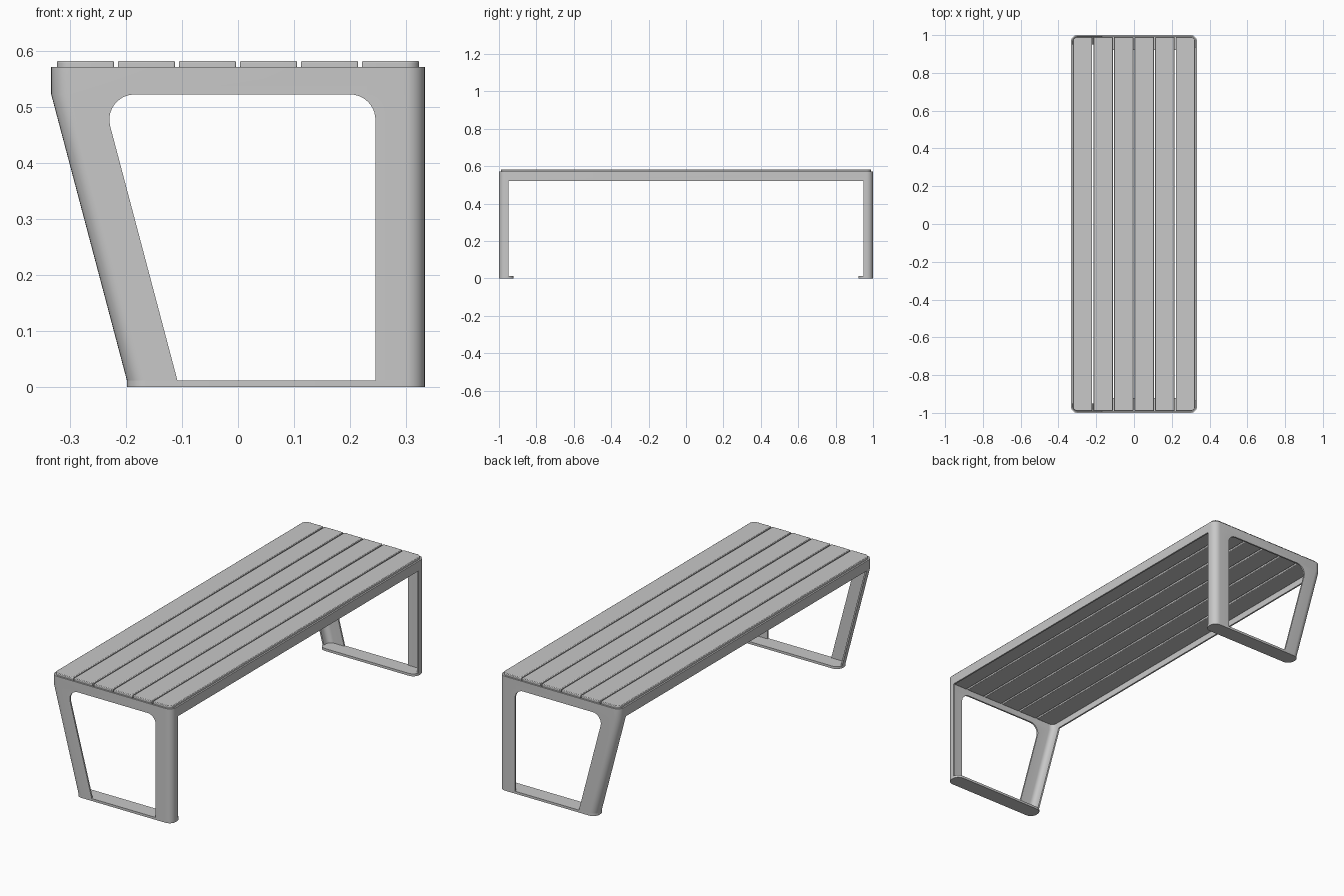
import bpy, bmesh, math
from mathutils import Vector

if "Cube" in bpy.data.objects:
    bpy.data.objects.remove(bpy.data.objects["Cube"], do_unlink=True)

grey = bpy.data.materials.new("light grey")
grey.use_nodes = True
grey.diffuse_color = (0.58, 0.58, 0.58, 1)
grey.node_tree.nodes["Principled BSDF"].inputs["Base Color"].default_value = grey.diffuse_color

SLOPE = 0.2645        # lean of the slanted leg
HALF_W = 0.333        # half width of the seat frame
SHEET = 0.008         # metal thickness
RAIL_Z, TOP_Z, FOOT_Z = 0.522, 0.571, 0.012


def rounded(corners, radii, steps=7):
    """Outline of a convex polygon with each corner filleted."""
    out = []
    for i, c in enumerate(corners):
        p = Vector(c)
        if radii[i] == 0:
            out.append(p)
            continue
        a = (Vector(corners[i - 1]) - p).normalized()
        b = (Vector(corners[(i + 1) % len(corners)]) - p).normalized()
        half = a.angle(b) / 2
        centre = p + (a + b).normalized() * radii[i] / math.sin(half)
        start = p + a * radii[i] / math.tan(half) - centre
        end = p + b * radii[i] / math.tan(half) - centre
        for k in range(steps + 1):
            t = k / steps
            ang = math.pi - 2 * half
            v = (start * math.sin((1 - t) * ang) + end * math.sin(t * ang)) / math.sin(ang) \
                if abs(math.sin(ang)) > 1e-6 else start.lerp(end, t)
            out.append(centre + v)
    return out


def rectangle(x0, x1, y0, y1, radii):
    return rounded([(x0, y0), (x1, y0), (x1, y1), (x0, y1)], radii)


def loft(name, loops):
    """Closed solid through a stack of matching 3D loops."""
    bm = bmesh.new()
    rings = [[bm.verts.new(p) for p in loop] for loop in loops]
    n = len(rings[0])
    for lo, hi in zip(rings, rings[1:]):
        for i in range(n):
            j = (i + 1) % n
            bm.faces.new((lo[i], lo[j], hi[j], hi[i]))
    bm.faces.new(rings[0])
    bm.faces.new(rings[-1])
    bmesh.ops.recalc_face_normals(bm, faces=bm.faces)
    mesh = bpy.data.meshes.new(name)
    bm.to_mesh(mesh)
    bm.free()
    mesh.materials.append(grey)
    obj = bpy.data.objects.new(name, mesh)
    bpy.context.collection.objects.link(obj)
    return obj


def slab(name, outline, z0, z1):
    return loft(name, [[(p.x, p.y, z) for p in outline] for z in (z0, z1)])


def select(obj):
    bpy.ops.object.select_all(action='DESELECT')
    obj.select_set(True)
    bpy.context.view_layer.objects.active = obj


def smooth(obj):
    select(obj)
    bpy.ops.object.shade_smooth_by_angle(angle=math.radians(35))


def cut(obj, cutter):
    mod = obj.modifiers.new("cut", 'BOOLEAN')
    mod.operation, mod.solver, mod.object = 'DIFFERENCE', 'EXACT', cutter
    select(obj)
    bpy.ops.object.modifier_apply(modifier=mod.name)
    bpy.data.objects.remove(cutter, do_unlink=True)


def shell(name, inset, levels):
    """Rounded box whose left side leans in below the rail."""
    loops = []
    for z in levels:
        left = -HALF_W + SLOPE * max(0, RAIL_Z - z) + inset
        outline = rectangle(left, HALF_W - inset, inset - 1, 1 - inset, [0.034 - inset] * 4)
        loops.append([(p.x, p.y, z) for p in outline])
    return loft(name, loops)


# Bent sheet frame: hollow shell, open along the sides and in both ends
frame = shell("frame", 0, (FOOT_Z, RAIL_Z, TOP_Z))
cut(frame, shell("hollow", SHEET, (-0.1, RAIL_Z, 0.7)))
cut(frame, slab("side_opening", rectangle(-1, 1, -0.95, 0.95, [0] * 4), -0.1, RAIL_Z))
opening = rounded([(-0.108 + SLOPE * 0.112, -0.1), (0.245, -0.1), (0.245, RAIL_Z),
                   (-0.108 - SLOPE * 0.51, RAIL_Z)], [0, 0, 0.045, 0.045], 10)
cut(frame, loft("end_opening", [[(p.x, y, p.y) for p in opening] for y in (-2, 2)]))
smooth(frame)

# Foot plates joining each pair of legs
for side, label in ((-1, "front"), (1, "back")):
    y0, y1 = sorted((side, side * 0.922))
    smooth(slab(label + "_foot", rectangle(-0.198, HALF_W, y0, y1, [0.034] * 4), 0, FOOT_Z))

# Seat slats, the outermost ones with rounded outer corners
COUNT, GAP, EDGE, END = 6, 0.007, 0.323, 0.99
pitch = (2 * EDGE + GAP) / COUNT
for i in range(COUNT):
    x0 = -EDGE + i * pitch
    rl = 0.024 if i == 0 else 0
    rr = 0.024 if i == COUNT - 1 else 0
    slat = slab(f"slat_{i + 1}", rectangle(x0, x0 + pitch - GAP, -END, END, [rl, rr, rr, rl]),
                0.55, 0.582)
    bevel = slat.modifiers.new("soft_edges", 'BEVEL')
    bevel.width, bevel.segments = 0.003, 2
    bevel.limit_method, bevel.angle_limit = 'ANGLE', math.radians(60)
    smooth(slat)
